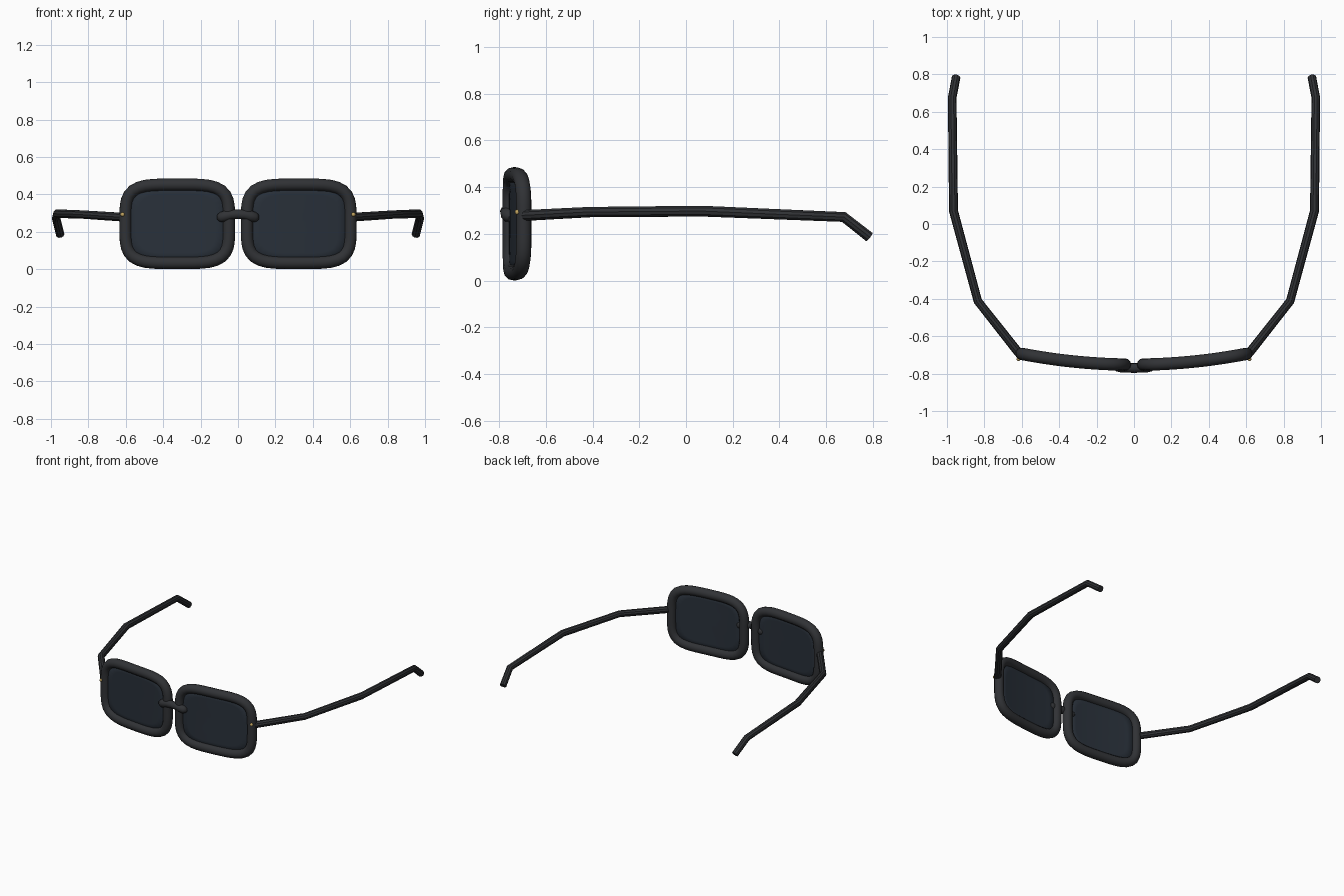
import bpy, bmesh, math

if "Cube" in bpy.data.objects:
    bpy.data.objects.remove(bpy.data.objects["Cube"])

def material(name, rgb):
    m = bpy.data.materials.new(name)
    m.diffuse_color = (*rgb, 1)
    m.use_nodes = True
    m.node_tree.nodes["Principled BSDF"].inputs["Base Color"].default_value = m.diffuse_color
    return m

FRAME = material("dark_frame", (0.03, 0.032, 0.036))
LENS = material("tinted_lens", (0.022, 0.03, 0.042))
GOLD = material("gold", (0.55, 0.38, 0.12))

CX, CZ = 0.325, 0.243      # lens centre
HW, HH = 0.277, 0.209      # half size of the rim centreline

def wrap(x):
    """Face-form curve of the front: y as a function of x."""
    return -0.752 + 0.16 * x * x

def outline(t, k=1.0):
    """Rounded-rectangle point at angle t, scaled by k about the lens centre."""
    c, s = math.cos(t), math.sin(t)
    r = k * (abs(c) ** 4.2 + abs(s) ** 4.2) ** (-1 / 4.2)
    x = CX + HW * r * c
    return x, wrap(x), CZ + HH * r * s

def tube(name, pts, radius, side=1, cyclic=False, radii=None, res=3, angle=60):
    """Round tube along a path, converted to a mesh."""
    cu = bpy.data.curves.new(name, 'CURVE')
    cu.dimensions = '3D'
    cu.bevel_depth = radius
    cu.bevel_resolution = res
    cu.use_fill_caps = not cyclic
    sp = cu.splines.new('POLY')
    sp.points.add(len(pts) - 1)
    for i, (x, y, z) in enumerate(pts):
        sp.points[i].co = (x * side, y, z, 1)
        sp.points[i].radius = radii[i] if radii else 1
    sp.use_cyclic_u = cyclic
    ob = bpy.data.objects.new(name, cu)
    bpy.context.collection.objects.link(ob)
    bpy.ops.object.select_all(action='DESELECT')
    ob.select_set(True)
    bpy.context.view_layer.objects.active = ob
    bpy.ops.object.convert(target='MESH')
    ob = bpy.context.object
    ob.data.materials.clear()
    ob.data.materials.append(FRAME)
    bpy.ops.object.shade_smooth_by_angle(angle=math.radians(angle))
    return ob

def lens(name, side):
    """Thin curved sheet filling the rim, made of concentric rings."""
    n = 48
    bm = bmesh.new()
    centre = bm.verts.new((side * CX, wrap(CX), CZ))
    prev = None
    for k in (0.25, 0.5, 0.75, 1.0):
        ring = []
        for i in range(n):
            x, y, z = outline(math.tau * i / n, k)
            ring.append(bm.verts.new((side * x, y, z)))
        for i in range(n):
            j = (i + 1) % n
            if prev:
                bm.faces.new((prev[i], ring[i], ring[j], prev[j]))
            else:
                bm.faces.new((centre, ring[i], ring[j]))
        prev = ring
    bmesh.ops.recalc_face_normals(bm, faces=bm.faces)
    me = bpy.data.meshes.new(name)
    bm.to_mesh(me)
    bm.free()
    me.materials.append(LENS)
    ob = bpy.data.objects.new(name, me)
    bpy.context.collection.objects.link(ob)
    for p in me.polygons:
        p.use_smooth = True
    mod = ob.modifiers.new("thickness", 'SOLIDIFY')
    mod.thickness = 0.012
    mod.offset = 0

TEMPLE = [(0.605, -0.70, 0.277), (0.622, -0.682, 0.279), (0.835, -0.412, 0.293),
          (0.965, 0.07, 0.297), (0.972, 0.675, 0.272), (0.951, 0.785, 0.186)]

for side, tag in ((1, "right"), (-1, "left")):
    # Rim and lens
    tube(tag + "_rim", [outline(math.tau * i / 56) for i in range(56)],
         0.033, side, cyclic=True, res=4)
    lens(tag + "_lens", side)
    # Temple arm with the bent ear tip
    tube(tag + "_temple", TEMPLE, 0.023, side,
         radii=[1, 1.05, 1, 1.05, 1.0, 1.0], angle=35)
    # Gold rivet on the outer edge of the rim
    bpy.ops.mesh.primitive_uv_sphere_add(segments=12, ring_count=8, radius=0.011,
                                         location=(side * 0.617, -0.722, 0.293))
    rivet = bpy.context.object
    rivet.name = tag + "_rivet"
    rivet.data.materials.append(GOLD)
    bpy.ops.object.shade_smooth()

# Arched bridge, rounded off at both ends
half = [(0.108, -0.750, 0.272, 0.35), (0.102, -0.754, 0.274, 0.8), (0.088, -0.760, 0.278, 1.1),
        (0.065, -0.766, 0.285, 1.1), (0.035, -0.769, 0.292, 1.0)]
path = [(-x, y, z, r) for x, y, z, r in half] + [(0, -0.770, 0.294, 1.0)] + half[::-1]
tube("bridge", [p[:3] for p in path], 0.026, radii=[p[3] for p in path])
